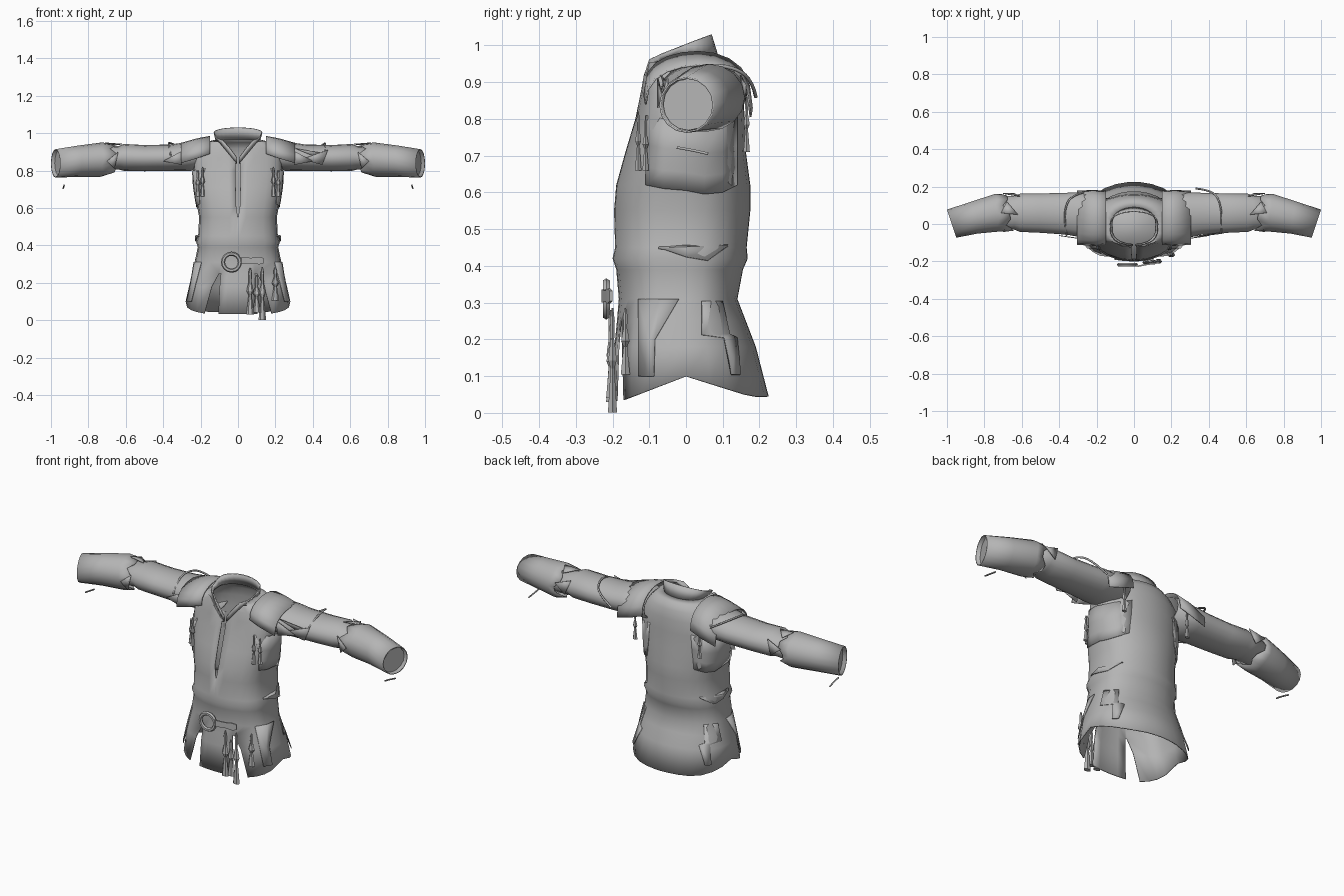
import bpy, bmesh, math
from mathutils import Vector

if "Cube" in bpy.data.objects:
    bpy.data.objects.remove(bpy.data.objects["Cube"])

GREY = (0.46, 0.46, 0.46, 1)
cloth = bpy.data.materials.new("grey cloth")
cloth.use_nodes = True
cloth.diffuse_color = GREY
cloth.node_tree.nodes["Principled BSDF"].inputs["Base Color"].default_value = GREY


def finish(name, bm, thick=0.0, angle=35):
    """Turn a bmesh into a shaded, optionally thickened object."""
    bmesh.ops.recalc_face_normals(bm, faces=bm.faces)
    mesh = bpy.data.meshes.new(name)
    bm.to_mesh(mesh)
    bm.free()
    obj = bpy.data.objects.new(name, mesh)
    bpy.context.collection.objects.link(obj)
    mesh.materials.append(cloth)
    bpy.ops.object.select_all(action='DESELECT')
    obj.select_set(True)
    bpy.context.view_layer.objects.active = obj
    bpy.ops.object.shade_smooth_by_angle(angle=math.radians(angle))
    if thick:
        mod = obj.modifiers.new("Thickness", 'SOLIDIFY')
        mod.thickness = thick
        mod.offset = -1


def loft(name, rings, closed=True, skip=lambda row, col: False, thick=0.005, caps=(), angle=35):
    """Skin a list of point rings; skip leaves gaps."""
    bm = bmesh.new()
    rows = [[bm.verts.new(p) for p in ring] for ring in rings]
    n = len(rows[0])
    for r in range(len(rows) - 1):
        for c in range(n if closed else n - 1):
            if not skip(r, c):
                d = (c + 1) % n
                bm.faces.new((rows[r][c], rows[r][d], rows[r + 1][d], rows[r + 1][c]))
    for c in caps:
        bm.faces.new(rows[c])
    finish(name, bm, thick, angle)


def plate(name, points):
    bm = bmesh.new()
    bm.faces.new([bm.verts.new(p) for p in points])
    finish(name, bm, 0.004)


def cord(name, points, radius):
    data = bpy.data.curves.new(name, 'CURVE')
    data.dimensions = '3D'
    data.bevel_depth = radius
    data.bevel_resolution = 1
    data.resolution_u = 4
    spline = data.splines.new('NURBS')
    spline.points.add(len(points) - 1)
    for point, co in zip(spline.points, points):
        point.co = (*co, 1)
    spline.use_endpoint_u = True
    spline.order_u = 3
    obj = bpy.data.objects.new(name, data)
    bpy.context.collection.objects.link(obj)
    data.materials.append(cloth)


def tassel(name, top, length, width=0.015):
    """Cord, knot and flaring brush."""
    x, y, z = top
    profile = [(0, .2), (.12, .6), (.3, .45), (.42, .9), (.5, 1.1), (.58, .5), (1, 1.2)]
    rings = [[(x + width * r * math.cos(k * math.tau / 6), y + width * r * .7 * math.sin(k * math.tau / 6),
               z - length * t) for k in range(6)] for t, r in profile]
    loft(name, rings, thick=0, caps=(0, -1), angle=20)


# Tunic body: columns measured from the front centre, with a narrow slit column
half = [3, 12, 22, 40, 52, 64, 76, 90, 104, 118, 132, 146, 160, 172]
angles = [math.radians(a) for a in half + [180] + [360 - a for a in reversed(half)]]
COUNT = len(angles)
FRONT_POWER, BACK_POWER = .6, .85
body = [(.10, .28, .20, .225), (.18, .262, .195, .19), (.25, .245, .188, .163), (.31, .232, .183, .14),
        (.39, .215, .19, .155), (.42, .225, .20, .168), (.45, .213, .193, .165), (.55, .208, .196, .175),
        (.62, .22, .19, .175), (.71, .235, .165, .163), (.80, .24, .138, .16), (.87, .235, .125, .155),
        (.92, .20, .12, .145), (.955, .16, .118, .125), (.965, .12, .112, .09)]


def outline(rx, front, back, a):
    """Rounded section, squarer at the front."""
    c = math.cos(a)
    y = -front * c ** FRONT_POWER if c > 0 else back * (-c) ** BACK_POWER
    return rx * math.sin(a), y


def body_point(level, a):
    z = level[0]
    x, y = outline(*level[1:], a)
    if z < .15:
        z -= (.068 if y < 0 else .055) * min(1, abs(y) / .18)
    if z > .82 and y < 0:
        z = min(z, .83 + abs(x) * 1.2)
    return Vector((x, y, z))


def hug(side, y, z, gap=.006):
    """Point on the side of the body at a given depth and height."""
    low, high = next((p, q) for p, q in zip(body, body[1:]) if p[0] <= z <= q[0])
    t = (z - low[0]) / (high[0] - low[0])
    rx, front, back = (p + (q - p) * t for p, q in zip(low[1:], high[1:]))
    c = (-y / front) ** (1 / FRONT_POWER) if y < 0 else (y / back) ** (1 / BACK_POWER)
    return side * (rx * math.sqrt(max(0, 1 - c * c)) + gap), y, z


rings = [[body_point(level, a) for a in angles] for level in body]
for inner, outer in ((2, 3), (COUNT - 3, COUNT - 4)):
    rings[2][outer] = rings[2][outer].lerp(rings[2][inner], .85)
    rings[1][outer] = rings[1][outer].lerp(rings[1][inner], .4)
for col in (0, COUNT - 1):
    rings[7][col].x *= .1


def body_gap(row, col):
    neck_slit = col == COUNT - 1 and row >= 7
    hem_slit = row < 2 and col in (2, COUNT - 4)
    return neck_slit or hem_slit


loft("tunic_body", rings, skip=body_gap, angle=50)

# Inner lining closing the body at the waist
plate("waist_lining", [p * .97 + Vector((0, 0, .012)) for p in rings[4]])

# Standing collar that opens into lapels
collar_top = []
for a in angles:
    x, y = outline(.13, .118, .07, a)
    z = 1.03 - (.07 - y) * .4
    if y < 0:
        z = min(z, .86 + abs(x) * 1.3)
    collar_top.append((x, y, z))
loft("collar", [rings[-1], collar_top], closed=False, thick=.006)


def sleeve_ring(s, x, yc, zc, ry, rz, tilt=0, jag=0, n=16):
    ring = []
    for k in range(n):
        a = k * math.tau / n
        dx = tilt * math.cos(a) + jag * (1 if k % 3 == 0 else -.5)
        ring.append((s * (x + dx), yc + ry * math.cos(a), zc + rz * math.sin(a)))
    return ring


for s, side in ((1, "left"), (-1, "right")):
    # Upper sleeve with an elbow fold
    upper = [(.15, .045, .88, .115, .08), (.3, .05, .873, .118, .075), (.36, .055, .868, .112, .071),
             (.5, .058, .866, .105, .07), (.61, .06, .87, .102, .072), (.64, .06, .868, .09, .062),
             (.72, .06, .865, .09, .066)]
    loft(side + "_upper_sleeve", [sleeve_ring(s, *r) for r in upper])

    # Flared forearm sleeve with a ragged edge and a recessed end
    cuff = [(.675, .062, .862, .098, .078, .015, .02), (.73, .06, .858, .1, .092, .01, .006),
            (.85, .035, .85, .086, .084, .015), (.975, .002, .838, .075, .076, .025)]
    loft(side + "_cuff", [sleeve_ring(s, *r) for r in cuff])
    lining = [(.94, .008, .84, .07, .072, .025), (.955, .006, .839, .068, .07, .025)]
    loft(side + "_cuff_lining", [sleeve_ring(s, *r) for r in lining], thick=0, caps=(-1,))

    # Shoulder cap draped over the top of the sleeve
    cap = []
    for x, top, low, depth in ((.15, .985, .89, .145), (.22, .972, .865, .149), (.305, .948, .84, .145)):
        arc = []
        for k in range(11):
            a = math.pi * k / 10
            base = low if k < 5 else low - .035
            arc.append((s * x, .033 - depth * math.cos(a), base + (top - base) * math.sin(a) ** .8))
        cap.append(arc)
    loft(side + "_shoulder_cap", cap, closed=False)

    # Panel under the arm, wrapped on the body, with a ragged lower edge
    panel = [[hug(s, y, z + dip) for y, dip in ((-.11, .01), (-.06, 0), (0, -.005), (.05, -.015), (.1, -.01),
                                                (.14, .01))] for z in (.61, .66, .72, .8)]
    loft(side + "_underarm_panel", panel, closed=False, thick=.004)

    # Waist fold with a flat top and a drooping lip
    ridge = [hug(s, y, z, g) for y, z, g in ((-.075, .449, .004), (0, .452, .018), (.115, .457, .012))]
    lip = [hug(s, y, z, .008) for y, z in ((-.06, .445), (0, .425), (.06, .415))]
    tuck = [hug(s, y, .46, -.01) for y in (-.07, 0, .11)]
    loft(side + "_waist_fold", [lip, ridge, tuck], closed=False, thick=.004, angle=20)

    # Skirt overlap behind the side split
    overlap = [[hug(s, .125, .105), hug(s, .15, .105)], [hug(s, .105, .205), hug(s, .14, .205)],
               [hug(s, .045, .213), hug(s, .12, .215)], [hug(s, .045, .305), hug(s, .1, .305)]]
    loft(side + "_skirt_overlap", overlap, closed=False, thick=.004)
    front_edge = [[hug(s, y, z) for y in (edge, (edge - .12) / 2, -.13)]
                  for z, edge in ((.1, -.088), (.2, -.085), (.31, -.02))]
    loft(side + "_skirt_front_overlap", front_edge, closed=False, thick=.004)

    # Torn elbow folds
    plate(side + "_elbow_tear_front", [(s * .64, -.035, .9), (s * .7, -.043, .85), (s * .66, -.035, .81)])
    plate(side + "_elbow_tear_back", [(s * .61, .15, .92), (s * .7, .165, .89), (s * .64, .165, .84)])
    plate(side + "_elbow_tear_top", [(s * .62, .05, .943), (s * .68, .12, .935), (s * .71, .06, .95)])
    plate(side + "_sleeve_tear", [(s * .29, -.075, .91), (s * .4, -.06, .85), (s * .3, -.075, .83)])

    # Hanging chest and back fringe
    for i, (x, y, z, length) in enumerate(((.19, -.13, .82, .16), (.215, -.11, .8, .14), (.2, .165, .86, .15))):
        tassel(f"{side}_fringe_{i + 1}", (s * x, y, z), length, .012)

    # Loose stitch below the cuff
    cord(side + "_loose_stitch", [(s * .93, -.025, .722), (s * .93, .02, .715), (s * .935, .06, .705)], .004)

# Sleeve lacing cords
cord("left_sleeve_cord", [(.33, .19, .86), (.42, .18, .91), (.46, .12, .945), (.47, .03, .945),
                          (.465, -.05, .89)], .005)
cord("right_sleeve_cord", [(-.27, .17, .9), (-.34, .15, .94), (-.37, .08, .95), (-.37, 0, .94),
                           (-.36, -.06, .88)], .005)
plate("left_sleeve_scrap_upper", [(.3, -.07, .92), (.47, -.05, .89), (.42, -.055, .87)])
plate("left_sleeve_scrap_lower", [(.34, -.065, .86), (.48, -.047, .91), (.45, -.05, .83)])

# Belt ring, strap and tassels
bpy.ops.mesh.primitive_torus_add(major_segments=16, minor_segments=6, major_radius=.045, minor_radius=.011,
                                 location=(-.035, -.217, .31), rotation=(math.pi / 2, 0, 0))
belt_ring = bpy.context.object
belt_ring.name = "belt_ring"
belt_ring.data.materials.append(cloth)
bpy.ops.object.shade_smooth_by_angle()
strap = []
for x, y, h in ((.0, -.206, .016), (.02, -.222, .018), (.07, -.212, .015), (.115, -.206, .02), (.135, -.2, .014)):
    strap.append([(x, y, .318 - h), (x, y - .008, .318 - h), (x, y - .008, .318 + h), (x, y, .318 + h)])
loft("belt_strap", strap, thick=0, caps=(0, -1))
for i, (x, y, z, length) in enumerate(((.065, -.205, .28, .25), (.1, -.205, .24, .2),
                                       (.13, -.2, .285, .284), (.2, -.165, .285, .18))):
    tassel(f"belt_tassel_{i + 1}", (x, y, z), length, .017)
